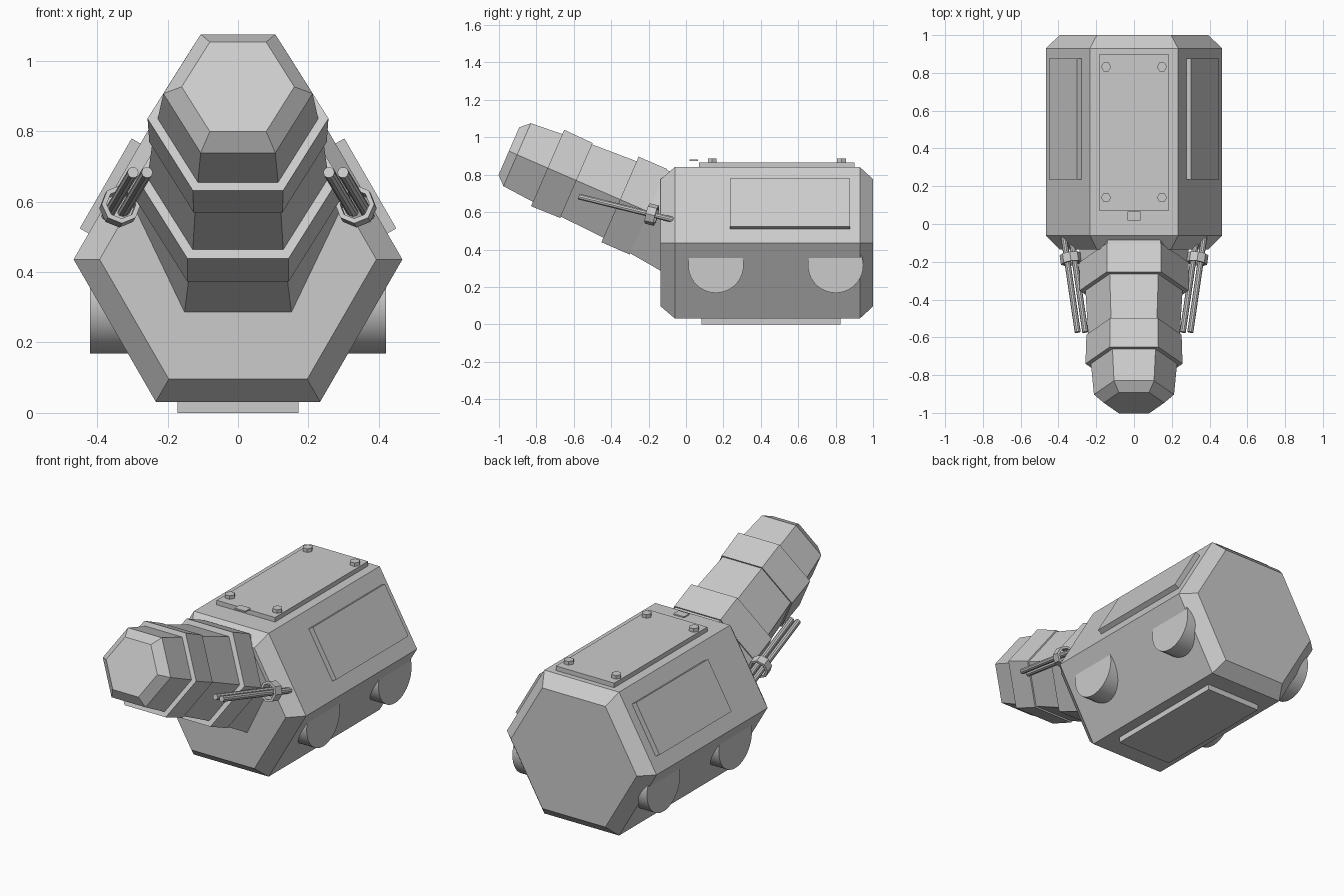
import bpy, bmesh
from math import cos, sin, pi, radians
from mathutils import Matrix, Vector

cube = bpy.data.objects.get("Cube")
if cube:
    bpy.data.objects.remove(cube)

grey = bpy.data.materials.new("plain_grey")
grey.use_nodes = True
grey.diffuse_color = (0.6, 0.6, 0.6, 1)
grey.node_tree.nodes["Principled BSDF"].inputs["Base Color"].default_value = (0.6, 0.6, 0.6, 1)


def finish(name, bm, matrix=Matrix(), smooth=False):
    bmesh.ops.transform(bm, matrix=matrix, verts=bm.verts)
    bmesh.ops.recalc_face_normals(bm, faces=bm.faces)
    mesh = bpy.data.meshes.new(name)
    bm.to_mesh(mesh)
    bm.free()
    mesh.materials.append(grey)
    obj = bpy.data.objects.new(name, mesh)
    bpy.context.collection.objects.link(obj)
    if smooth:
        bpy.ops.object.select_all(action='DESELECT')
        obj.select_set(True)
        bpy.context.view_layer.objects.active = obj
        bpy.ops.object.shade_smooth_by_angle(angle=radians(35))
    return obj


def loft(name, rings, matrix, sides=6, closed=False, smooth=False):
    """Skin polygon rings (distance along local y, radius)."""
    bm = bmesh.new()
    loops = [[bm.verts.new((r * cos(2 * pi * k / sides), t, r * sin(2 * pi * k / sides)))
              for k in range(sides)] for t, r in rings]
    pairs = list(zip(loops, loops[1:]))
    if closed:
        pairs.append((loops[-1], loops[0]))
    else:
        bm.faces.new(loops[0])
        bm.faces.new(loops[-1])
    for a, b in pairs:
        for k in range(sides):
            j = (k + 1) % sides
            bm.faces.new((a[k], a[j], b[j], b[k]))
    return finish(name, bm, matrix, smooth)


def box(name, low, high, matrix=Matrix()):
    low, high = Vector(low), Vector(high)
    bm = bmesh.new()
    bmesh.ops.create_cube(bm, size=1)
    fit = Matrix.Translation((low + high) / 2) @ Matrix.Diagonal((*(high - low), 1))
    return finish(name, bm, matrix @ fit)


def aim(origin, direction):
    """Matrix that points local y along a direction."""
    return Matrix.Translation(origin) @ Vector(direction).to_track_quat('Y', 'Z').to_matrix().to_4x4()


# Hexagonal hull with chamfered ends
loft("hull", [(-0.135, 0.393), (-0.06, 0.467), (0.93, 0.467), (1.0, 0.393)],
     Matrix.Translation((0, 0, 0.436)))

# Tilted stepped snout
loft("snout", [(-0.048, 0.16), (0, 0.212), (0.178, 0.228), (0.178, 0.257), (0.346, 0.252),
               (0.346, 0.243), (0.6, 0.257), (0.6, 0.288), (0.765, 0.288),
               (0.765, 0.28), (1.0, 0.31)],
     Matrix.Translation((0, -0.903, 0.907)) @ Matrix.Rotation(radians(-23.5), 4, 'X'))

# Roof hatch, bolts, latch and belly plate
box("roof_hatch", (-0.182, 0.07, 0.838), (0.182, 0.9, 0.866))
box("hatch_latch", (-0.034, 0.018, 0.874), (0.034, 0.065, 0.882))
box("belly_plate", (-0.172, 0.083, 0), (0.172, 0.826, 0.04))
for x in (-0.148, 0.148):
    for y in (0.14, 0.832):
        loft("hatch_bolt", [(0, 0.027), (0.026, 0.027)], aim((x, y, 0.86), (0, 0, 1)))

for side, s in (("left", 1), ("right", -1)):
    # Panel on the sloping upper flank
    tilt = Matrix.Translation((s * 0.467, 0, 0.436)) @ Matrix.Rotation(-s * pi / 6, 4, 'Y')
    inner, outer = sorted((-s * 0.01, s * 0.029))
    box(side + "_panel", (inner, 0.235, 0.085), (outer, 0.877, 0.38), tilt)

    # Wheels half sunk into the lower flank
    for end, y in (("front", 0.16), ("rear", 0.8)):
        loft(f"{side}_{end}_wheel", [(0, 0.148), (0.2, 0.148)],
             aim((s * 0.42, y, 0.316), (-s, 0, 0)), sides=40, smooth=True)

    # Twin barrels held by a collar
    forward = Vector((-s * 0.057, -0.39, 0.096)).normalized()
    centre = Vector((s * 0.335, -0.183, 0.587))
    for i, shift in enumerate((-0.02, 0.02)):
        loft(f"{side}_barrel_{i + 1}", [(-0.12, 0.016), (0.405, 0.016)],
             aim(centre + Vector((shift, 0, 0)), forward), sides=10, smooth=True)
    loft(side + "_barrel_collar",
         [(-0.025, 0.056), (0.025, 0.056), (0.025, 0.042), (-0.025, 0.042)],
         aim(centre, forward), sides=8, closed=True)
